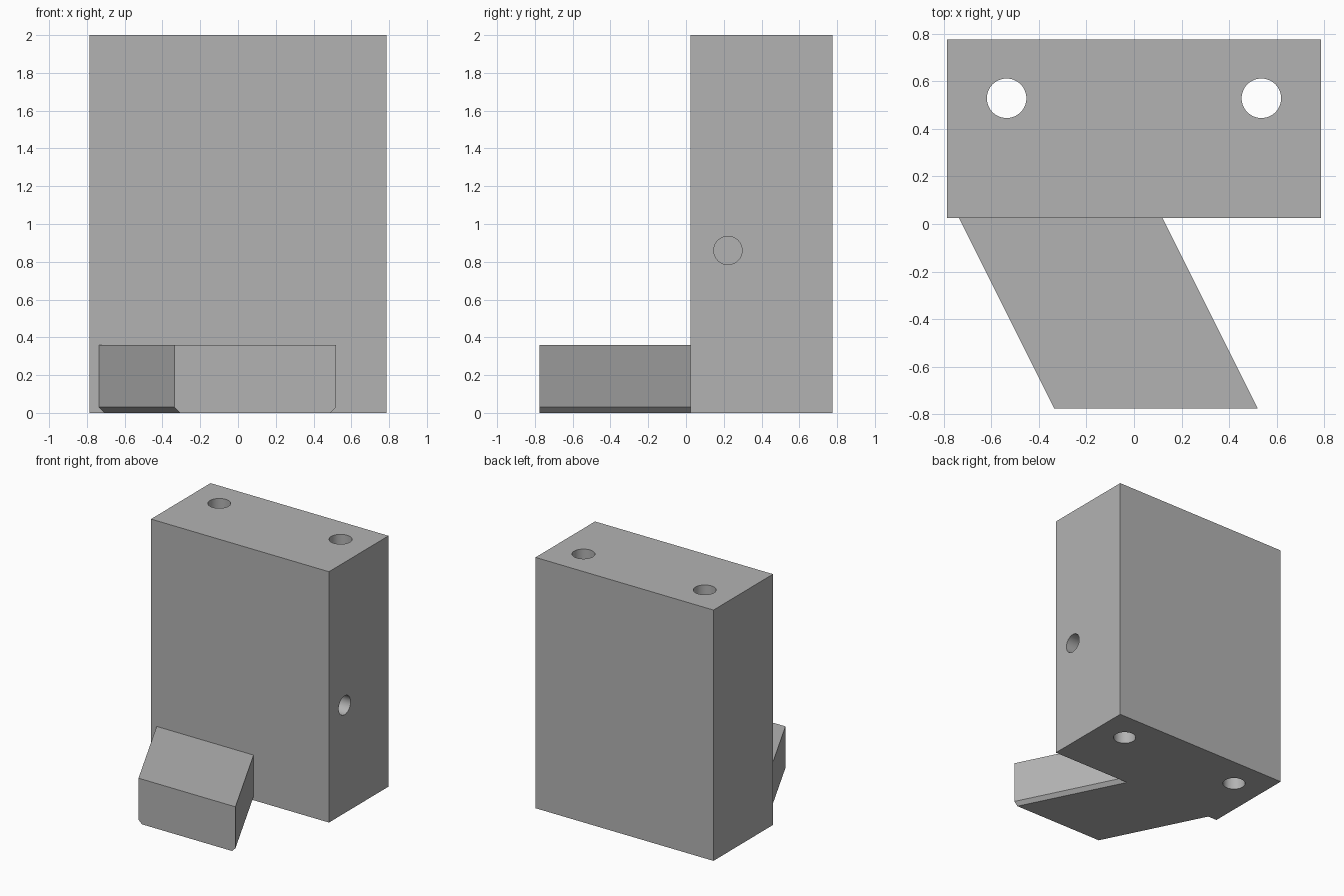
import bpy
import math

cube = bpy.data.objects.get("Cube")
if cube:
    bpy.data.objects.remove(cube, do_unlink=True)

# Single grey finish
grey = bpy.data.materials.new("plain_grey")
grey.use_nodes = True
GREY = (0.45, 0.45, 0.45, 1)
grey.diffuse_color = GREY
grey.node_tree.nodes["Principled BSDF"].inputs["Base Color"].default_value = GREY

HALF_W, FRONT, BACK, HEIGHT = 0.785, 0.025, 0.775, 2.0


def drill(target, radius, depth, location, rotation=(0, 0, 0)):
    """Cut a round hole centred on location."""
    bpy.ops.mesh.primitive_cylinder_add(vertices=64, radius=radius, depth=depth,
                                        location=location, rotation=rotation)
    cutter = bpy.context.object
    cutter.hide_render = True
    cutter.data.materials.append(grey)
    mod = target.modifiers.new("hole", 'BOOLEAN')
    mod.operation = 'DIFFERENCE'
    mod.solver = 'EXACT'
    mod.object = cutter
    bpy.ops.object.select_all(action='DESELECT')
    target.select_set(True)
    bpy.context.view_layer.objects.active = target
    bpy.ops.object.modifier_apply(modifier=mod.name)
    bpy.data.objects.remove(cutter, do_unlink=True)


# Upright block
bpy.ops.mesh.primitive_cube_add(size=1, location=(0, (FRONT + BACK) / 2, HEIGHT / 2))
body = bpy.context.object
body.name = "upright_block"
body.scale = (2 * HALF_W, BACK - FRONT, HEIGHT)
bpy.ops.object.transform_apply(location=True, rotation=False, scale=True)
body.data.materials.append(grey)

# Two vertical through holes and one blind side hole
for side in (-1, 1):
    drill(body, 0.083, HEIGHT + 0.2, (side * 0.535, 0.528, HEIGHT / 2))
drill(body, 0.075, 1.6, (HALF_W, 0.222, 0.86), (0, math.pi / 2, 0))
bpy.ops.object.shade_smooth_by_angle(angle=math.radians(30))

# Slanted foot: chamfered profile swept along a skewed direction
width, top, chamfer = 0.855, 0.36, 0.03
profile = [(0, chamfer), (chamfer, 0), (width - chamfer, 0),
           (width, chamfer), (width, top), (0, top)]
n = len(profile)
verts = [(x0 + x, y, z) for x0, y in ((-0.335, -0.775), (-0.735, FRONT))
         for x, z in profile]
faces = [tuple(range(n)), tuple(reversed(range(n, 2 * n)))]
faces += [(i, i + n, (i + 1) % n + n, (i + 1) % n) for i in range(n)]
mesh = bpy.data.meshes.new("slanted_foot")
mesh.from_pydata(verts, [], faces)
mesh.materials.append(grey)
foot = bpy.data.objects.new("slanted_foot", mesh)
bpy.context.collection.objects.link(foot)
